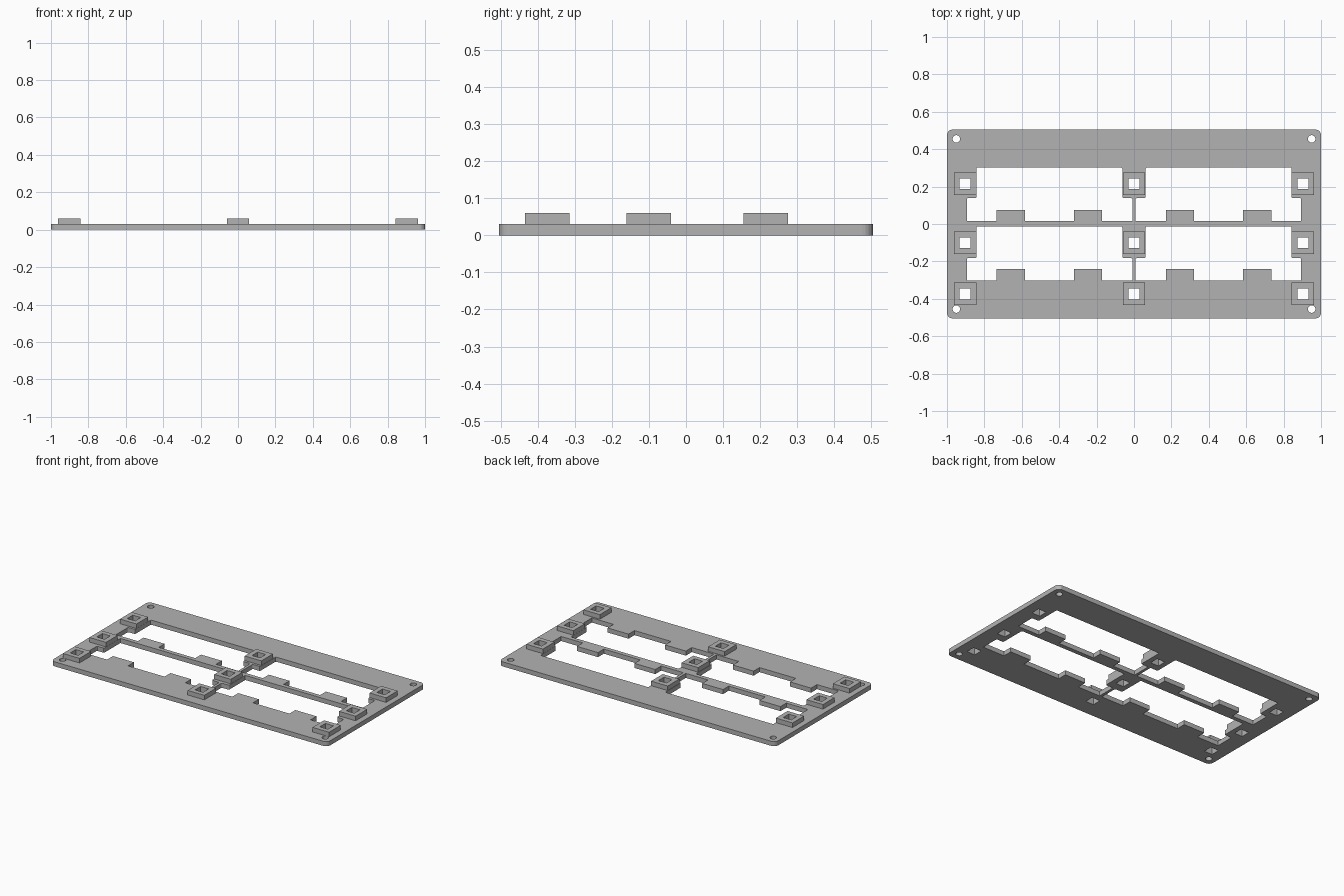
import bpy, bmesh, math
from mathutils import Vector

cube = bpy.data.objects.get("Cube")
if cube:
    bpy.data.objects.remove(cube, do_unlink=True)

grey = bpy.data.materials.new("matte_grey")
grey.use_nodes = True
grey.diffuse_color = (0.45, 0.45, 0.45, 1)
grey.node_tree.nodes["Principled BSDF"].inputs["Base Color"].default_value = grey.diffuse_color

THICK = 0.03


def rounded(points, steps=5):
    """Outline with right-angle corners; a third value is the corner radius."""
    out = []
    for i, p in enumerate(points):
        here = Vector(p[:2])
        r = p[2] if len(p) > 2 else 0
        if not r:
            out.append(here)
            continue
        u = (Vector(points[i - 1][:2]) - here).normalized()
        v = (Vector(points[(i + 1) % len(points)][:2]) - here).normalized()
        centre = here + (u + v) * r
        for s in range(steps + 1):
            a = math.pi / 2 * s / steps
            out.append(centre - v * r * math.cos(a) - u * r * math.sin(a))
    return out


def rect(cx, cy, hx, hy, r=0):
    return rounded([(cx - hx, cy - hy, r), (cx + hx, cy - hy, r),
                    (cx + hx, cy + hy, r), (cx - hx, cy + hy, r)])


def circle(cx, cy, r, n=24):
    return [Vector((cx + r * math.cos(2 * math.pi * i / n),
                    cy + r * math.sin(2 * math.pi * i / n))) for i in range(n)]


def sheet(name, outlines, base):
    """Flat sheet: first outline is the rim, the others are holes."""
    curve = bpy.data.curves.new(name, "CURVE")
    curve.dimensions = "2D"
    curve.fill_mode = "BOTH"
    curve.extrude = THICK / 2
    for outline in outlines:
        spline = curve.splines.new("POLY")
        spline.points.add(len(outline) - 1)
        for point, co in zip(spline.points, outline):
            point.co = (co.x, co.y, 0, 1)
        spline.use_cyclic_u = True
    temp = bpy.data.objects.new(name, curve)
    bpy.context.collection.objects.link(temp)
    mesh = bpy.data.meshes.new_from_object(
        temp.evaluated_get(bpy.context.evaluated_depsgraph_get()))
    bpy.data.objects.remove(temp, do_unlink=True)
    bpy.data.curves.remove(curve)

    bm = bmesh.new()
    bm.from_mesh(mesh)
    bmesh.ops.remove_doubles(bm, verts=bm.verts, dist=0.0001)
    bmesh.ops.translate(bm, verts=bm.verts, vec=(0, 0, base + THICK / 2))
    bmesh.ops.recalc_face_normals(bm, faces=bm.faces)
    for face in bm.faces:
        face.smooth = False
        face.material_index = 0
    bm.to_mesh(mesh)
    bm.free()
    mesh.materials.clear()
    mesh.materials.append(grey)
    obj = bpy.data.objects.new(name, mesh)
    bpy.context.collection.objects.link(obj)
    return obj


def window(side, top, step, bottom, tab):
    """Stepped opening with two tabs rising from its lower edge."""
    r = 0.008
    pts = [(0.062, top, r), (0.842, top, r), (0.842, step, r), (0.893, step, r),
           (0.893, bottom)]
    for outer, inner in ((0.736, 0.584), (0.32, 0.17)):
        pts += [(outer, bottom), (outer, tab), (inner, tab), (inner, bottom)]
    pts += [(0.009, bottom), (0.009, step, r), (0.062, step, r)]
    return rounded([(side * p[0], *p[1:]) for p in pts])


# Frame plate with windows, screw holes and square sockets
columns = {"right": -0.903, "middle": 0, "left": 0.903}
rows = {"back": 0.215, "centre": -0.1, "front": -0.374}
plate = [rect(0, 0, 1, 0.505, 0.03)]
for side in (-1, 1):
    plate.append(window(side, 0.302, 0.139, 0.015, 0.075))
    plate.append(window(side, -0.013, -0.182, -0.302, -0.241))
    for end in (-1, 1):
        plate.append(circle(side * 0.95, end * 0.455, 0.02))
for x in columns.values():
    for y in rows.values():
        plate.append(rect(x, y, 0.029, 0.029))
sheet("frame_plate", plate, 0)

# Raised square pads around the sockets
for col, x in columns.items():
    for row, y in rows.items():
        sheet(f"{row}_{col}_pad",
              [rect(x, y, 0.06, 0.06), rect(x, y, 0.029, 0.029)], THICK)
